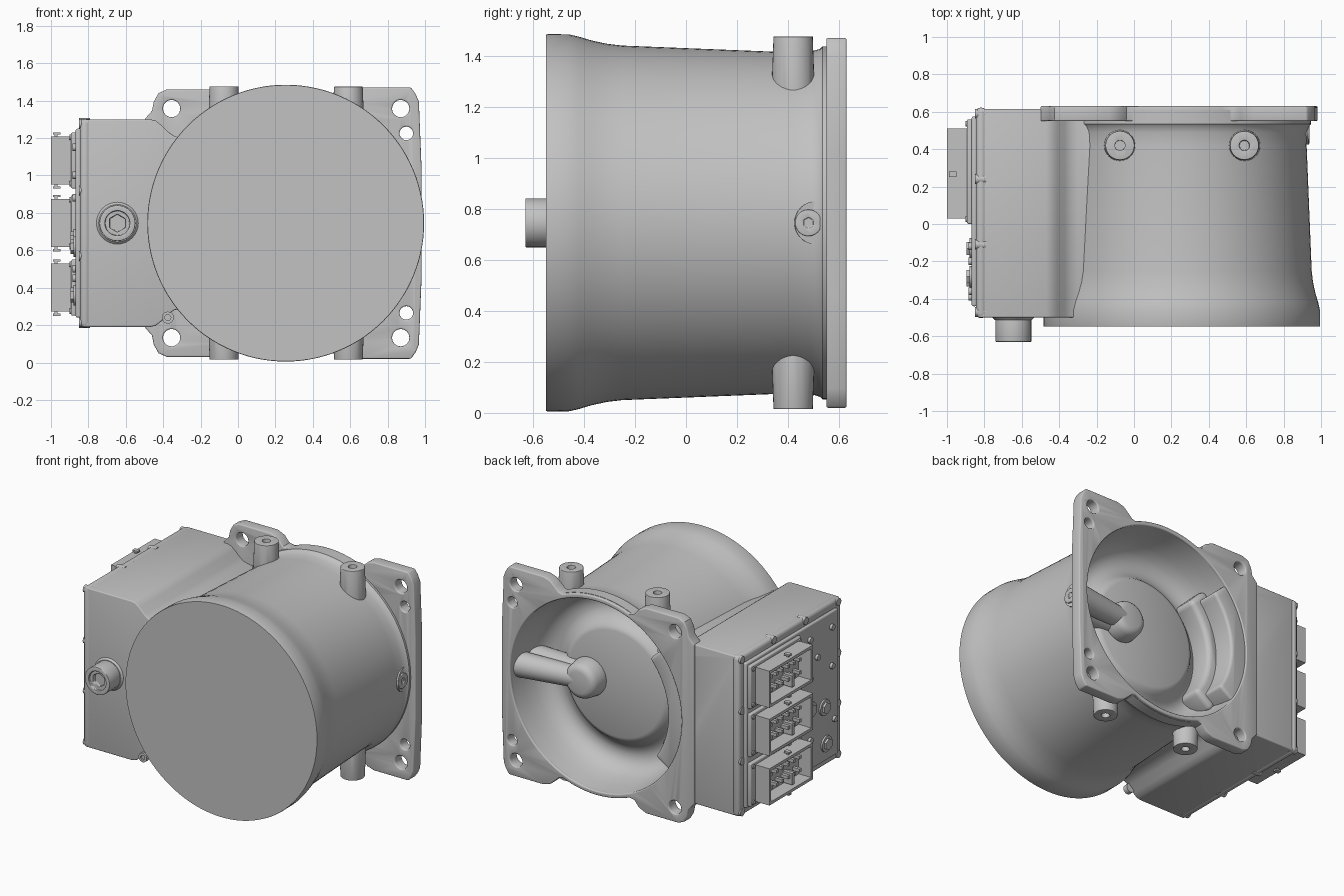
import bpy, bmesh, math
from mathutils import Vector, Matrix

if "Cube" in bpy.data.objects:
    bpy.data.objects.remove(bpy.data.objects["Cube"])

metal = bpy.data.materials.new("cast grey")
metal.use_nodes = True
GREY = (0.54, 0.54, 0.54, 1)
metal.diffuse_color = GREY
metal.node_tree.nodes["Principled BSDF"].inputs["Base Color"].default_value = GREY

CX, CZ = 0.255, 0.745  # barrel axis


def bake(ob):
    dg = bpy.context.evaluated_depsgraph_get()
    me = bpy.data.meshes.new_from_object(ob.evaluated_get(dg))
    ob.modifiers.clear()
    ob.data = me


def finish(bm, name, bevel=0, cutters=()):
    bmesh.ops.recalc_face_normals(bm, faces=bm.faces)
    me = bpy.data.meshes.new(name)
    bm.to_mesh(me)
    bm.free()
    me.materials.append(metal)
    ob = bpy.data.objects.new(name, me)
    bpy.context.collection.objects.link(ob)
    for c in cutters:
        m = ob.modifiers.new("cut", 'BOOLEAN')
        m.operation, m.solver, m.object = 'DIFFERENCE', 'EXACT', c
    if bevel:
        m = ob.modifiers.new("bevel", 'BEVEL')
        m.width, m.segments, m.limit_method = bevel, 3, 'ANGLE'
        m.angle_limit = math.radians(40)
    if cutters or bevel:
        bake(ob)
    for c in cutters:
        bpy.data.objects.remove(c)
    bpy.ops.object.select_all(action='DESELECT')
    ob.select_set(True)
    bpy.context.view_layer.objects.active = ob
    bpy.ops.object.shade_smooth_by_angle(angle=math.radians(35))
    return ob


def cyl(name, a, b, r, r2=None, seg=32, bevel=0, cutters=()):
    a, b = Vector(a), Vector(b)
    rot = (b - a).to_track_quat('Z', 'Y').to_matrix().to_4x4()
    bm = bmesh.new()
    bmesh.ops.create_cone(bm, cap_ends=True, segments=seg, radius1=r, radius2=r if r2 is None else r2,
                          depth=(b - a).length, matrix=Matrix.Translation((a + b) / 2) @ rot)
    return finish(bm, name, bevel, cutters)


def box_bm(lo, hi):
    lo, hi = Vector(lo), Vector(hi)
    bm = bmesh.new()
    bmesh.ops.create_cube(bm, size=1, matrix=Matrix.Translation((lo + hi) / 2) @ Matrix.Diagonal((*(hi - lo), 1)))
    return bm


def box(name, lo, hi, bevel=0):
    return finish(box_bm(lo, hi), name, bevel)


def prism(name, pts, y0, y1, bevel=0, cutters=()):
    bm = bmesh.new()
    f = bm.faces.new([bm.verts.new((x, y0, z)) for x, z in pts])
    ext = bmesh.ops.extrude_face_region(bm, geom=[f])["geom"]
    bmesh.ops.translate(bm, vec=(0, y1 - y0, 0), verts=[v for v in ext if isinstance(v, bmesh.types.BMVert)])
    return finish(bm, name, bevel, cutters)


def mirrored(half):
    return [(x, CZ + z) for x, z in half] + [(x, CZ - z) for x, z in reversed(half)]


def polar(r, degrees):
    a = math.radians(degrees)
    return CX + r * math.cos(a), r * math.sin(a)


def sector(r_in, r_out, a0, a1):
    angles = list(range(a0, a1 + 1, 4))
    pts = [polar(r_out, a) for a in angles] + [polar(r_in, a) for a in reversed(angles)]
    return [(x, CZ + z) for x, z in pts]


def bore(r):
    return cyl("bore_cutter", (CX, .25, CZ), (CX, 1, CZ), r, seg=112)


# barrel: flared front cap, slim waist, annular channel around a raised centre at the back
profile = [(0, -.548), (.738, -.548), (.74, -.54), (.739, -.46), (.73, -.42), (.715, -.37), (.702, -.31),
           (.695, -.25), (.668, .42), (.671, .49), (.682, .525), (.692, .535), (.692, .61), (.66, .61),
           (.65, .52), (.632, .43), (.605, .365), (.565, .325), (.515, .31), (.47, .32), (.435, .345),
           (.41, .375), (.39, .398), (.365, .408), (0, .408)]
bm = bmesh.new()
vs = [bm.verts.new((CX + r, y, CZ)) for r, y in profile]
es = [bm.edges.new(p) for p in zip(vs, vs[1:])]
bmesh.ops.spin(bm, geom=vs + es, cent=(CX, 0, CZ), axis=(0, 1, 0), angle=math.tau, steps=112)
bmesh.ops.remove_doubles(bm, verts=bm.verts, dist=1e-4)
finish(bm, "barrel")

# mounting flange with four corner tabs
half = [(.982, .28), (.967, .65), (.95, .69), (.925, .725), (.66, .725), (.61, .71), (.57, .675), (.54, .647)]
half += [polar(.69, a) for a in range(68, 114, 4)]
half += [(-.04, .647), (-.075, .69), (-.13, .715), (-.38, .715), (-.425, .695), (-.45, .65), (-.46, .6), (-.5, .555)]
holes = [(x, s * .6125, .046) for x in (-.355, .87) for s in (1, -1)] + [(.9, s * .48, .036) for s in (1, -1)]
cuts = [cyl("hole_cutter", (x, .4, CZ + z), (x, .8, CZ + z), r) for x, z, r in holes]
prism("mounting_flange", mirrored(half), .55, .63, .008, cuts + [bore(.66)])

# electronics housing merging into the barrel
half = [(-.83, .555), (-.47, .555), (-.44, .548), (-.41, .525), (-.37, .485), (-.34, .465), (-.3, .455), (-.15, .45)]
prism("electronics_housing", mirrored(half), -.5, .615, .03, [bore(.66)])
box("housing_cover", (-.845, -.503, .187), (-.79, .622, 1.303), .024)
box("cover_panel", (-.868, -.44, .24), (-.84, .575, 1.25), .01)

# cover screws around the rim
for z in (.215, .57, .92, 1.275):
    for y in (-.47, .59):
        cyl("cover_screw", (-.85, y, z), (-.79, y, z), .026, seg=16)
for y in (-.11, .24):
    for z in (.21, 1.28):
        cyl("cover_screw", (-.85, y, z), (-.79, y, z), .026, seg=16)

# three hollow connectors with pins and locking tabs
for z in (.4, .745, 1.08):
    box("connector_base", (-.892, .0, z - .15), (-.86, .56, z + .15), .008)
    bm = box_bm((-1, .03, z - .128), (-.88, .51, z + .128))
    mouth = min(bm.faces, key=lambda f: f.calc_center_median().x)
    bmesh.ops.inset_region(bm, faces=[mouth], thickness=.028)
    bmesh.ops.inset_region(bm, faces=[mouth], thickness=.002, depth=-.095)
    finish(bm, "connector_shell")
    for k in range(6):
        for s in (-1, 1):
            y = .11 + k * .064
            box("connector_pin", (-.96, y - .011, z + s * .045 - .011), (-.9, y + .011, z + s * .045 + .011))
    box("connector_divider", (-.975, .2, z - .1), (-.9, .225, z - .02))
    for s in (-1, 1):
        lo, hi = sorted((z + s * .125, z + s * .145))
        box("tab_post", (-.98, .258, lo), (-.965, .272, hi))
        box("tab_head", (-.99, .25, z + s * .145 - .006), (-.95, .28, z + s * .145 + .006))
        for y in (.025, .535):
            cyl("connector_screw", (-.9, y, z + s * .125), (-.88, y, z + s * .125), .015, seg=12)

# small fittings on the cover panel
for y, z in ((-.28, .62), (-.3, .36), (-.13, .66)):
    cyl("hex_fitting_base", (-.88, y, z), (-.86, y, z), .055, seg=24)
    cyl("hex_fitting", (-.895, y, z), (-.87, y, z), .04, seg=6)
for y, z in ((-.12, 1.15), (-.36, 1.15), (-.2, 1.0), (-.36, .88), (-.12, .88), (-.12, .45), (-.39, .5)):
    cyl("panel_screw", (-.886, y, z), (-.86, y, z), .02, seg=16)

# drilled nozzles above and below the barrel
for x in (-.075, .59):
    for s in (1, -1):
        tip = CZ + s * .73
        drill = cyl("drill_cutter", (x, .42, tip - s * .06), (x, .42, tip + s * .1), .027)
        cyl("nozzle", (x, .42, CZ + s * .45), (x, .42, tip), .087, .077, bevel=.004, cutters=[drill, bore(.655)])

# front plug with hex socket
cyl("plug_seat", (-.645, -.512, CZ), (-.645, -.49, CZ), .1, .122)
cuts = [cyl("socket_cutter", (-.645, -.59, CZ), (-.645, -.8, CZ), .048, seg=6),
        cyl("counterbore_cutter", (-.645, -.615, CZ), (-.645, -.8, CZ), .066)]
cyl("front_plug", (-.645, -.63, CZ), (-.645, -.49, CZ), .096, bevel=.004, cutters=cuts)
cuts = [cyl("screw_cutter", (-.375, -.505, .24), (-.375, -.6, .24), .016, seg=12)]
cyl("front_screw", (-.375, -.515, .24), (-.375, -.48, .24), .032, seg=20, cutters=cuts)

# side plug
cuts = [cyl("socket_cutter", (.93, .48, CZ), (1.1, .48, CZ), .022, seg=6)]
cyl("side_plug", (.91, .48, CZ), (.938, .48, CZ), .052, bevel=.004, cutters=cuts)

# hub and arm across the bowl
cyl("hub", (.46, .38, CZ), (.46, .53, CZ), .14, .115, bevel=.04)
cyl("hub_arm", (.46, .455, CZ), (.925, .51, CZ), .068, .085)
cyl("hub_arm_web", (.46, .39, CZ), (.9, .39, CZ), .09, .095)

# lobe beside the housing: flush top plate over a wider rounded skirt
prism("bowl_lobe", sector(.545, .69, 138, 214), .28, .62, .02)
prism("bowl_lobe_skirt", sector(.48, .65, 134, 218), .28, .47, .05)
